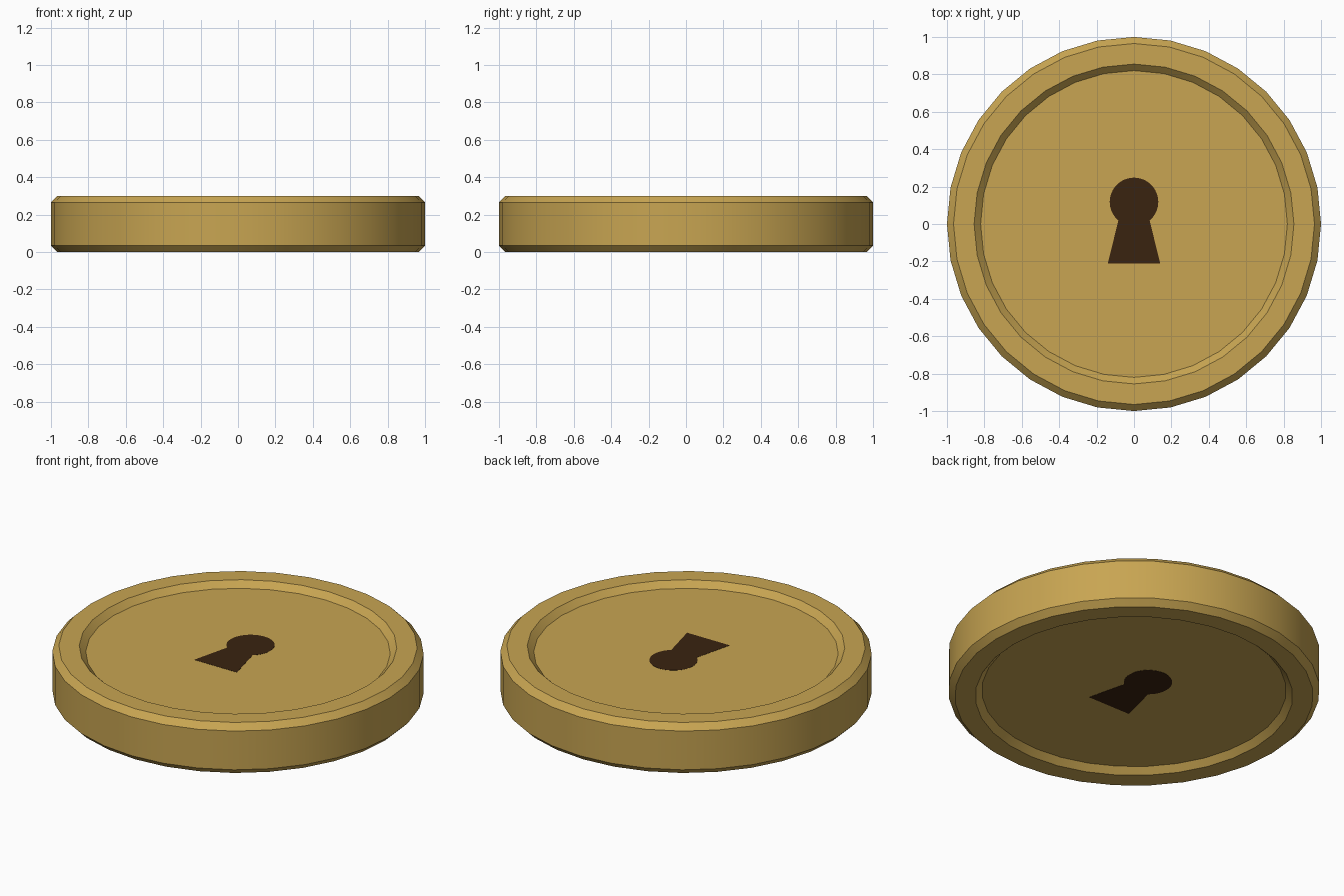
import bpy, bmesh, math

if "Cube" in bpy.data.objects:
    bpy.data.objects.remove(bpy.data.objects["Cube"], do_unlink=True)

SEGMENTS = 32
HEIGHT = 0.30
BEVEL = 0.035
RIM_INNER = 0.855


def make_material(name, color):
    mat = bpy.data.materials.new(name)
    mat.use_nodes = True
    mat.diffuse_color = color
    mat.node_tree.nodes["Principled BSDF"].inputs["Base Color"].default_value = color
    return mat


def make_object(name, bm, mat):
    bmesh.ops.recalc_face_normals(bm, faces=bm.faces)
    mesh = bpy.data.meshes.new(name)
    bm.to_mesh(mesh)
    bm.free()
    mesh.materials.append(mat)
    obj = bpy.data.objects.new(name, mesh)
    bpy.context.collection.objects.link(obj)
    return obj


gold = make_material("antique gold", (0.578, 0.376, 0.084, 1))
dark = make_material("dark brown", (0.042, 0.017, 0.005, 1))

# Coin body: upper half of the profile, mirrored to the underside and revolved
upper = [(0, HEIGHT - BEVEL), (RIM_INNER - BEVEL, HEIGHT - BEVEL),
         (RIM_INNER, HEIGHT), (1 - BEVEL, HEIGHT), (1, HEIGHT - BEVEL)]
profile = upper + [(r, HEIGHT - z) for r, z in reversed(upper)]
bm = bmesh.new()
verts = [bm.verts.new((r, 0, z)) for r, z in profile]
edges = [bm.edges.new(pair) for pair in zip(verts, verts[1:])]
bmesh.ops.spin(bm, geom=verts + edges, cent=(0, 0, 0), axis=(0, 0, 1),
               angle=math.tau, steps=SEGMENTS)
bmesh.ops.remove_doubles(bm, verts=bm.verts, dist=0.0005)
coin = make_object("coin_body", bm, gold)
bpy.ops.object.select_all(action="DESELECT")
coin.select_set(True)
bpy.context.view_layer.objects.active = coin
bpy.ops.object.shade_smooth_by_angle(angle=math.radians(30))

# Keyhole outline: round head on a flared skirt
HEAD_Y, HEAD_R, STEPS = 0.118, 0.13, 28
start, end = math.radians(-50), math.radians(230)
outline = [(-0.14, -0.21), (0.14, -0.21)]
for i in range(STEPS + 1):
    a = start + (end - start) * i / STEPS
    outline.append((HEAD_R * math.cos(a), HEAD_Y + HEAD_R * math.sin(a)))

# Thin keyhole plates lying on both recessed faces
PLATE = 0.002
for name, z in (("keyhole_top", HEIGHT - BEVEL - PLATE / 2),
                ("keyhole_bottom", BEVEL - PLATE / 2)):
    bm = bmesh.new()
    face = bm.faces.new([bm.verts.new((x, y, z)) for x, y in outline])
    solid = bmesh.ops.extrude_face_region(bm, geom=[face])
    moved = [g for g in solid["geom"] if isinstance(g, bmesh.types.BMVert)]
    bmesh.ops.translate(bm, verts=moved, vec=(0, 0, PLATE))
    make_object(name, bm, dark)
